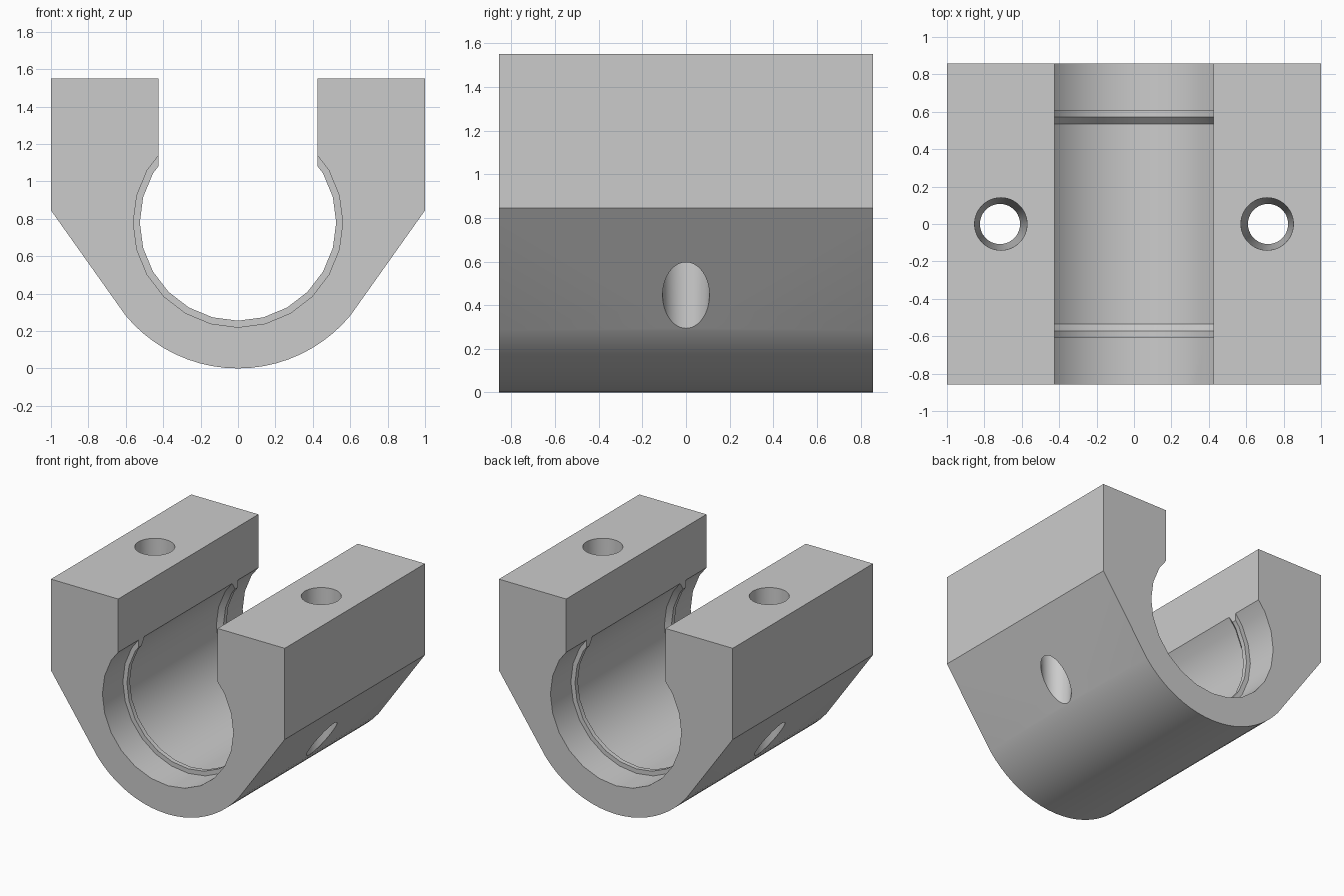
import bpy, bmesh
from math import sin, cos, radians, pi
from mathutils import Matrix

if "Cube" in bpy.data.objects:
    bpy.data.objects.remove(bpy.data.objects["Cube"])

HALF_LEN, TOP, AXIS_Z = 0.857, 1.55, 0.78
BORE, RIDGE, SLOT = 0.56, 0.525, 0.425

grey = bpy.data.materials.new("plain_grey")
grey.use_nodes = True
grey.diffuse_color = (0.6, 0.6, 0.6, 1)
grey.node_tree.nodes["Principled BSDF"].inputs["Base Color"].default_value = (0.6, 0.6, 0.6, 1)


def make_object(name, bm):
    bmesh.ops.recalc_face_normals(bm, faces=bm.faces[:])
    mesh = bpy.data.meshes.new(name)
    bm.to_mesh(mesh)
    bm.free()
    mesh.materials.append(grey)
    obj = bpy.data.objects.new(name, mesh)
    bpy.context.collection.objects.link(obj)
    return obj


def extrude_profile(name, points, half):
    bm = bmesh.new()
    face = bm.faces.new([bm.verts.new((x, -half, z)) for x, z in points])
    new = bmesh.ops.extrude_face_region(bm, geom=[face])["geom"]
    verts = [v for v in new if isinstance(v, bmesh.types.BMVert)]
    bmesh.ops.translate(bm, verts=verts, vec=(0, 2 * half, 0))
    return make_object(name, bm)


def lathe_y(name, stations, segments):
    """Solid of revolution about the bore axis from (y, radius) stations."""
    bm = bmesh.new()
    rings = [[bm.verts.new((r * sin(2 * pi * i / segments), y,
                            AXIS_Z - r * cos(2 * pi * i / segments)))
              for i in range(segments)] for y, r in stations]
    for a, b in zip(rings, rings[1:]):
        for i in range(segments):
            j = (i + 1) % segments
            bm.faces.new((a[i], a[j], b[j], b[i]))
    bm.faces.new(rings[0])
    bm.faces.new(rings[-1])
    return make_object(name, bm)


def tapered_pin(name, x):
    low, high = 0.1, 1.6
    bm = bmesh.new()
    bmesh.ops.create_cone(bm, cap_ends=True, segments=48, radius1=0.097,
                          radius2=0.142, depth=high - low,
                          matrix=Matrix.Translation((x, 0, (low + high) / 2)))
    return make_object(name, bm)


# Housing: rounded underside, sloped flanks, upright shoulders
arc = [radians(-50.5 + 101 * i / 20) for i in range(21)]
outline = [(AXIS_Z * sin(a), AXIS_Z - AXIS_Z * cos(a)) for a in arc]
outline += [(1, 0.845), (1, TOP), (-1, TOP), (-1, 0.845)]
housing = extrude_profile("bearing_housing", outline, HALF_LEN)

# Bore with a retaining ridge near each end, chamfered on the inner side
half_bore = [(0.535, BORE), (0.572, RIDGE), (0.607, RIDGE), (0.607, BORE), (1.0, BORE)]
stations = [(-y, r) for y, r in reversed(half_bore)] + half_bore
cutters = [lathe_y("bore_cutter", stations, 24)]

# Open slot above the bore
cutters.append(extrude_profile("slot_cutter", [(-SLOT, AXIS_Z), (SLOT, AXIS_Z),
                                               (SLOT, 1.8), (-SLOT, 1.8)], 1.0))

# Tapered bolt holes through the shoulders
cutters += [tapered_pin("bolt_hole_cutter", x) for x in (-0.712, 0.712)]

bpy.context.view_layer.objects.active = housing
housing.select_set(True)
for cutter in cutters:
    mod = housing.modifiers.new("cut", "BOOLEAN")
    mod.operation, mod.solver, mod.object = "DIFFERENCE", "EXACT", cutter
    bpy.ops.object.modifier_apply(modifier=mod.name)
    bpy.data.objects.remove(cutter)

bpy.ops.object.shade_smooth_by_angle(angle=radians(30))
